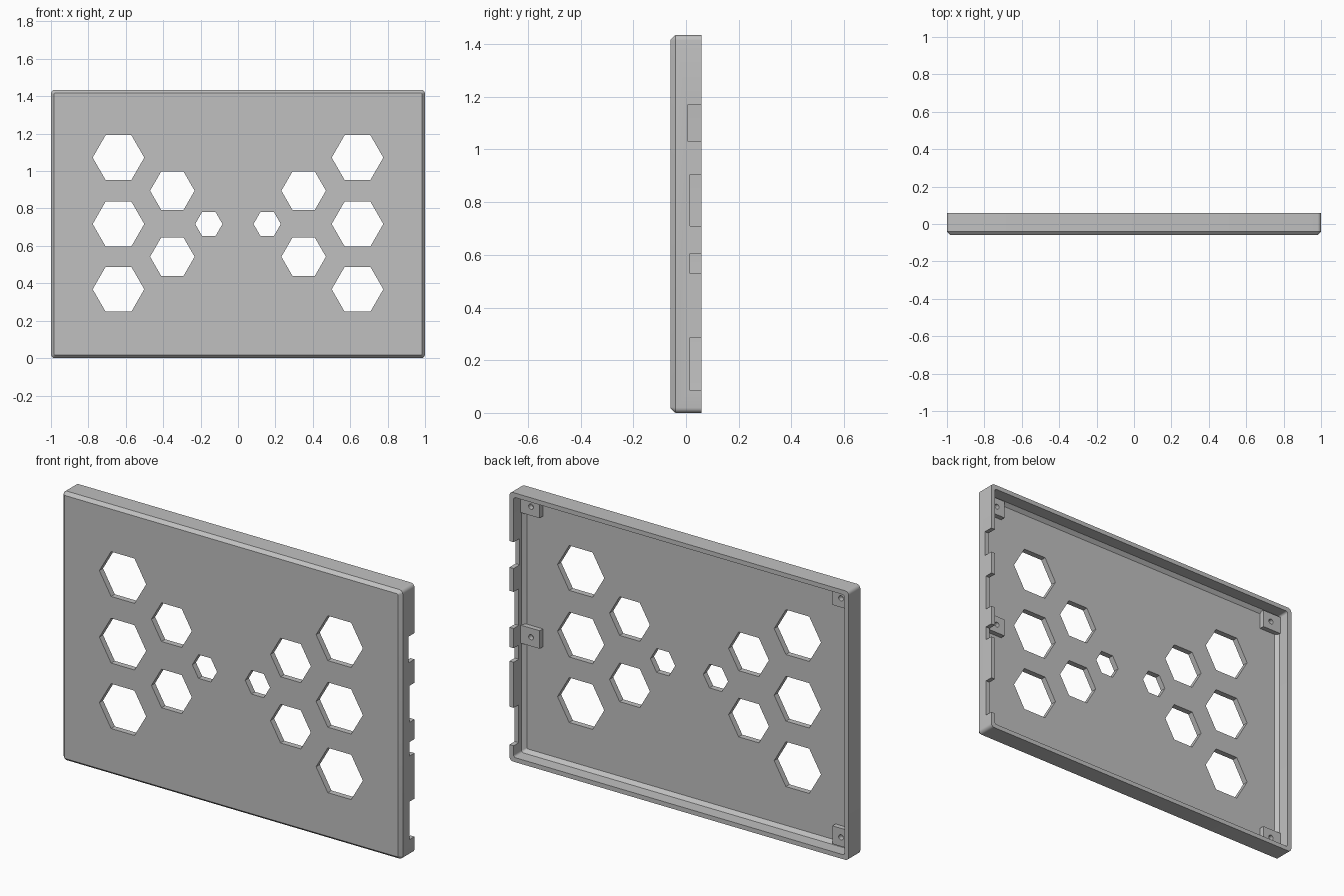
import bpy, bmesh, math
from mathutils import Matrix, Vector

if "Cube" in bpy.data.objects:
    bpy.data.objects.remove(bpy.data.objects["Cube"], do_unlink=True)

W, H, D = 2.0, 1.434, 0.116
BACK, FRONT = D / 2, -D / 2
FLOOR = FRONT + 0.031

grey = bpy.data.materials.new("plain grey")
grey.use_nodes = True
grey.diffuse_color = (0.53, 0.53, 0.53, 1)
grey.node_tree.nodes["Principled BSDF"].inputs["Base Color"].default_value = grey.diffuse_color


def make_object(name, bm):
    bmesh.ops.recalc_face_normals(bm, faces=bm.faces[:])
    mesh = bpy.data.meshes.new(name)
    bm.to_mesh(mesh)
    bm.free()
    mesh.materials.append(grey)
    obj = bpy.data.objects.new(name, mesh)
    bpy.context.collection.objects.link(obj)
    return obj


def add_box(bm, lo, hi):
    lo, hi = Vector(lo), Vector(hi)
    bmesh.ops.create_cube(bm, size=1, matrix=Matrix.Translation((lo + hi) / 2)
                          @ Matrix.Diagonal((*(hi - lo), 1)))


def add_prism(bm, x, z, radius, sides, y0, y1):
    place = Matrix.Translation((x, (y0 + y1) / 2, z)) @ Matrix.Rotation(math.pi / 2, 4, 'X')
    if sides == 6:
        # points of the hexagon lie left and right
        place = place @ Matrix.Rotation(math.pi / 2, 4, 'Z')
    bmesh.ops.create_cone(bm, cap_ends=True, segments=sides, radius1=radius,
                          radius2=radius, depth=y1 - y0, matrix=place)


def cut(obj, cutter_bm):
    cutter = make_object("cutter", cutter_bm)
    cutter.hide_render = True
    mod = obj.modifiers.new("cut", 'BOOLEAN')
    mod.operation, mod.solver, mod.object = 'DIFFERENCE', 'EXACT', cutter
    graph = bpy.context.evaluated_depsgraph_get()
    result = bpy.data.meshes.new_from_object(obj.evaluated_get(graph))
    obj.modifiers.clear()
    obj.data = result
    bpy.data.objects.remove(cutter, do_unlink=True)


def rounded_ring(bm, inset, radius, y, steps=5):
    ring = []
    for k, (sx, sz) in enumerate([(1, 1), (-1, 1), (-1, -1), (1, -1)]):
        cx = sx * (W / 2 - inset - radius)
        cz = H / 2 + sz * (H / 2 - inset - radius)
        for i in range(steps + 1):
            a = math.pi / 2 * (k + i / steps)
            ring.append(bm.verts.new((cx + radius * math.cos(a), y, cz + radius * math.sin(a))))
    return ring


# Shallow tray: chamfered outside, flat rim, chamfered inside
bm = bmesh.new()
rings = [rounded_ring(bm, *r) for r in [
    (0.016, 0.006, FRONT), (0, 0.02, FRONT + 0.018), (0, 0.02, BACK),
    (0.024, 0.012, BACK), (0.024, 0.012, FLOOR + 0.018), (0.042, 0.005, FLOOR)]]
for a, b in zip(rings, rings[1:]):
    n = len(a)
    for i in range(n):
        bm.faces.new((a[i], a[(i + 1) % n], b[(i + 1) % n], b[i]))
bm.faces.new(rings[0])
bm.faces.new(rings[-1])
tray = make_object("tray_panel", bm)

# Mirrored hexagonal windows and the notches in the left wall
cuts = bmesh.new()
for side in (-1, 1):
    for x, radius, heights in [(0.639, 0.138, (0.368, 0.717, 1.072)),
                               (0.351, 0.119, (0.542, 0.895)),
                               (0.156, 0.073, (0.717,))]:
        for z in heights:
            add_prism(cuts, side * x, z, radius, 6, FRONT - 0.05, BACK)
for z0, z1, y in [(0.085, 0.287, 0.015), (0.53, 0.605, 0.015),
                  (0.71, 0.905, 0.015), (1.03, 1.17, 0.007)]:
    add_box(cuts, (0.96, y, z0), (1.05, BACK + 0.05, z1))
cut(tray, cuts)

# Screw tabs against the side walls
for name, side, z in [("left_top_tab", 1, 1.354), ("left_middle_tab", 1, 0.658),
                      ("right_top_tab", -1, 1.354), ("right_bottom_tab", -1, 0.08)]:
    bm = bmesh.new()
    x0, x1 = sorted((side * 0.863, side * 0.978))
    add_box(bm, (x0, FLOOR - 0.002, z - 0.048), (x1, FLOOR + 0.027, z + 0.048))
    tab = make_object(name, bm)
    hole = bmesh.new()
    add_prism(hole, side * 0.914, z, 0.014, 20, FLOOR - 0.05, BACK)
    cut(tab, hole)

# Crisp edges, smooth small corner rounds
for obj in bpy.context.collection.objects:
    if obj.type == 'MESH' and (obj is tray or obj.name.endswith("_tab") or obj.name == "tray_panel"):
        bpy.ops.object.select_all(action='DESELECT')
        obj.select_set(True)
        bpy.context.view_layer.objects.active = obj
        bpy.ops.object.shade_smooth_by_angle(angle=math.radians(25))
